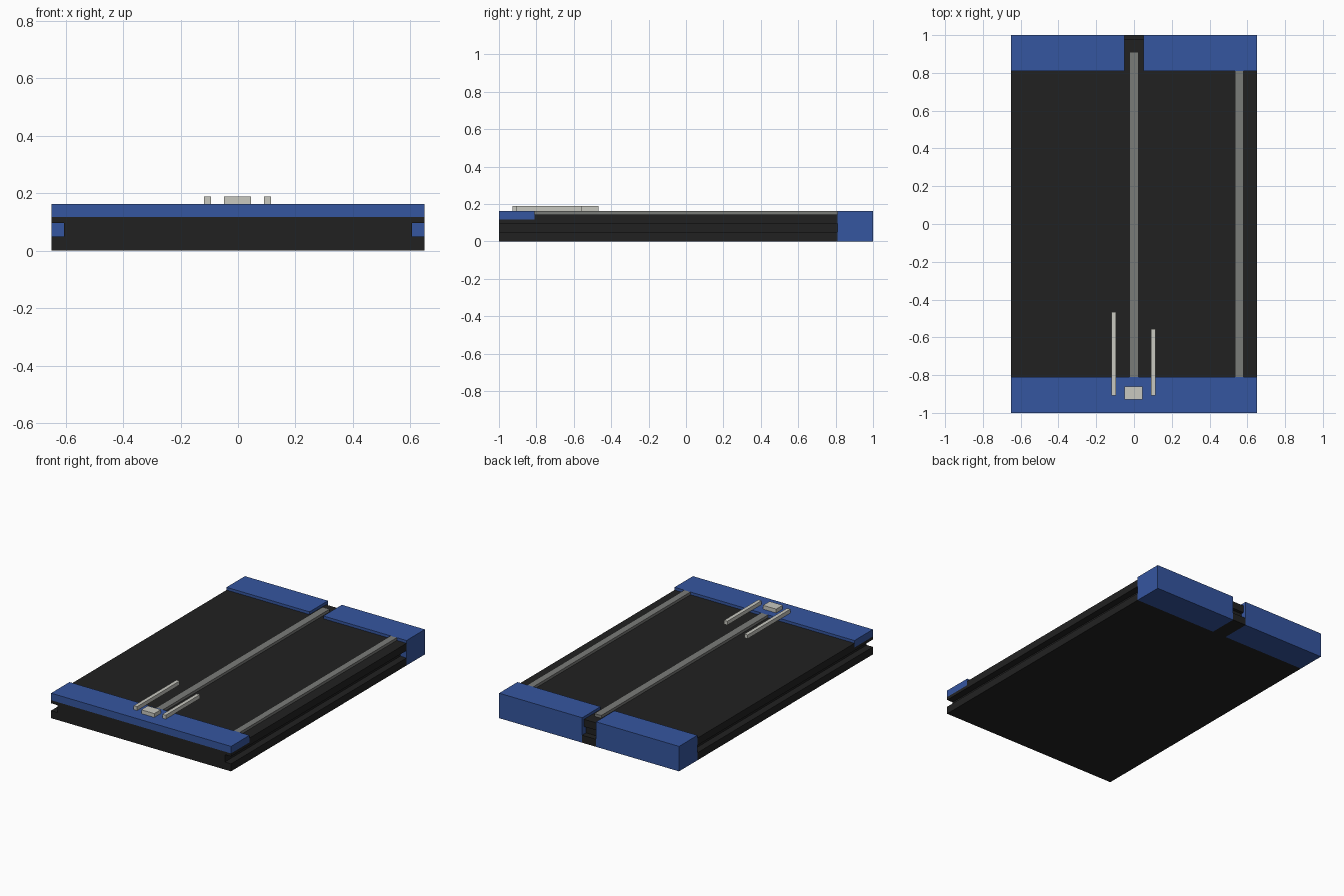
import bpy, bmesh

if "Cube" in bpy.data.objects:
    bpy.data.objects.remove(bpy.data.objects["Cube"])


def material(name, rgb):
    m = bpy.data.materials.new(name)
    m.diffuse_color = (*rgb, 1)
    m.use_nodes = True
    m.node_tree.nodes["Principled BSDF"].inputs["Base Color"].default_value = m.diffuse_color
    return m


BLACK = material("black", (0.0155, 0.0155, 0.0155))
BLUE = material("blue", (0.036, 0.093, 0.35))
GREY = material("mid grey", (0.195, 0.2, 0.19))
LIGHT = material("light grey", (0.58, 0.58, 0.53))


def finish(name, bm, mat):
    bmesh.ops.recalc_face_normals(bm, faces=bm.faces)
    me = bpy.data.meshes.new(name)
    bm.to_mesh(me)
    bm.free()
    me.materials.append(mat)
    ob = bpy.data.objects.new(name, me)
    bpy.context.collection.objects.link(ob)
    return ob


def box(name, x, y, z, mat):
    bm = bmesh.new()
    bmesh.ops.create_cube(bm, size=1)
    for v in bm.verts:
        v.co = [r[0] if c < 0 else r[1] for c, r in zip(v.co, (x, y, z))]
    return finish(name, bm, mat)


def grooved_slab(name, y0, y1, top):
    """Slab along y with a square groove in each long side."""
    half = [(0.65, 0), (0.65, 0.049), (0.605, 0.049),
            (0.605, 0.097), (0.65, 0.097), (0.65, top)]
    profile = half + [(-x, z) for x, z in reversed(half)]
    bm = bmesh.new()
    face = bm.faces.new([bm.verts.new((x, y0, z)) for x, z in profile])
    ext = bmesh.ops.extrude_face_region(bm, geom=[face])
    for g in ext["geom"]:
        if isinstance(g, bmesh.types.BMVert):
            g.co.y = y1
    return finish(name, bm, BLACK)


TOP, DECK = 0.163, 0.145

# Black body: main part and lower front part under the blue strip
grooved_slab("main_body", -0.81, 0.81, DECK)
grooved_slab("front_body", -1, -0.81, 0.117)

# Black tongue in the rear gap, stepped in height
box("tongue_lower", (-0.05, 0.05), (0.81, 1), (0, 0.049), BLACK)
box("tongue_middle", (-0.05, 0.05), (0.81, 0.96), (0.049, 0.097), BLACK)
box("tongue_upper", (-0.05, 0.05), (0.81, 0.98), (0.097, DECK), BLACK)

# Blue end pieces
box("front_strip", (-0.65, 0.65), (-1, -0.81), (0.117, TOP), BLUE)
for side, x in (("left", (-0.65, -0.05)), ("right", (0.05, 0.65))):
    box(f"rear_block_{side}", x, (0.81, 1), (0, TOP), BLUE)

# Grey rails on the deck
box("centre_rail", (-0.025, 0.025), (-0.81, 0.91), (DECK, TOP), GREY)
box("side_rail", (0.535, 0.58), (-0.81, 0.81), (DECK, TOP), GREY)

# Light grey pointer bars and button
box("left_bar", (-0.118, -0.094), (-0.908, -0.467), (TOP, 0.188), LIGHT)
box("right_bar", (0.09, 0.114), (-0.908, -0.555), (TOP, 0.188), LIGHT)
box("button", (-0.049, 0.045), (-0.928, -0.86), (TOP, 0.188), LIGHT)
